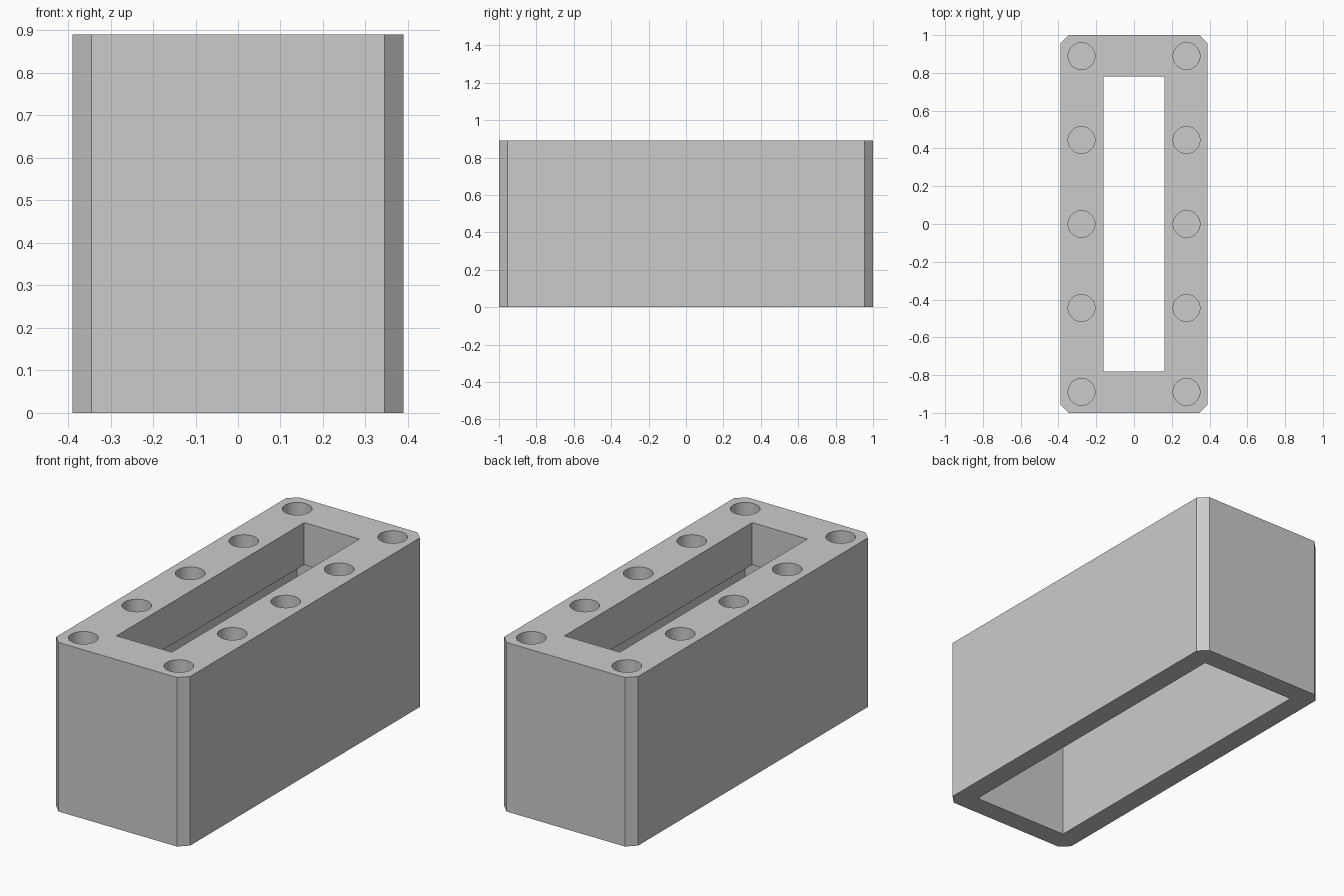
import bpy, bmesh
from mathutils import Matrix, Vector

cube = bpy.data.objects.get("Cube")
if cube:
    bpy.data.objects.remove(cube, do_unlink=True)

HALF_X, HALF_Y, HEIGHT = 0.39, 1.0, 0.89
CHAMFER, SLAB, WALL = 0.045, 0.222, 0.111
HOLE_RADIUS, HOLE_DEPTH = 0.071, 0.13


def add_box(bm, hx, hy, z0, z1):
    m = Matrix.Translation((0, 0, (z0 + z1) / 2)) @ Matrix.Diagonal((2 * hx, 2 * hy, z1 - z0, 1))
    bmesh.ops.create_cube(bm, size=1, matrix=m)


def make_object(name, bm):
    mesh = bpy.data.meshes.new(name)
    bm.to_mesh(mesh)
    bm.free()
    obj = bpy.data.objects.new(name, mesh)
    bpy.context.collection.objects.link(obj)
    return obj


def cut(target, bm):
    cutter = make_object("cutter", bm)
    cutter.hide_render = True
    mod = target.modifiers.new("cut", "BOOLEAN")
    mod.operation = "DIFFERENCE"
    mod.solver = "EXACT"
    mod.object = cutter
    bpy.context.view_layer.objects.active = target
    bpy.ops.object.modifier_apply(modifier=mod.name)
    bpy.data.objects.remove(cutter, do_unlink=True)


# Block with chamfered upright corners
bm = bmesh.new()
add_box(bm, HALF_X, HALF_Y, 0, HEIGHT)
upright = [e for e in bm.edges
           if abs((e.verts[0].co - e.verts[1].co).normalized().dot(Vector((0, 0, 1)))) > 0.9]
bmesh.ops.bevel(bm, geom=upright, offset=CHAMFER, segments=1, affect="EDGES")
housing = make_object("housing", bm)

grey = bpy.data.materials.new("light grey")
grey.use_nodes = True
colour = (0.6, 0.6, 0.6, 1)
grey.diffuse_color = colour
grey.node_tree.nodes["Principled BSDF"].inputs["Base Color"].default_value = colour
housing.data.materials.append(grey)

# Wide cavity open at the bottom
bm = bmesh.new()
add_box(bm, HALF_X - WALL, HALF_Y - WALL, -0.1, HEIGHT - SLAB)
cut(housing, bm)

# Narrower slot through the top slab
bm = bmesh.new()
add_box(bm, 0.161, 0.78, HEIGHT - SLAB - 0.1, HEIGHT + 0.1)
cut(housing, bm)

# Two rows of five blind round sockets
bm = bmesh.new()
for side in (-1, 1):
    for i in range(-2, 3):
        bmesh.ops.create_cone(bm, cap_ends=True, segments=48, radius1=HOLE_RADIUS,
                              radius2=HOLE_RADIUS, depth=2 * HOLE_DEPTH,
                              matrix=Matrix.Translation((side * 0.278, i * 0.4445, HEIGHT)))
cut(housing, bm)

# Smooth socket walls, crisp edges elsewhere
bpy.ops.object.select_all(action="DESELECT")
housing.select_set(True)
bpy.context.view_layer.objects.active = housing
bpy.ops.object.shade_smooth_by_angle(angle=0.5)
